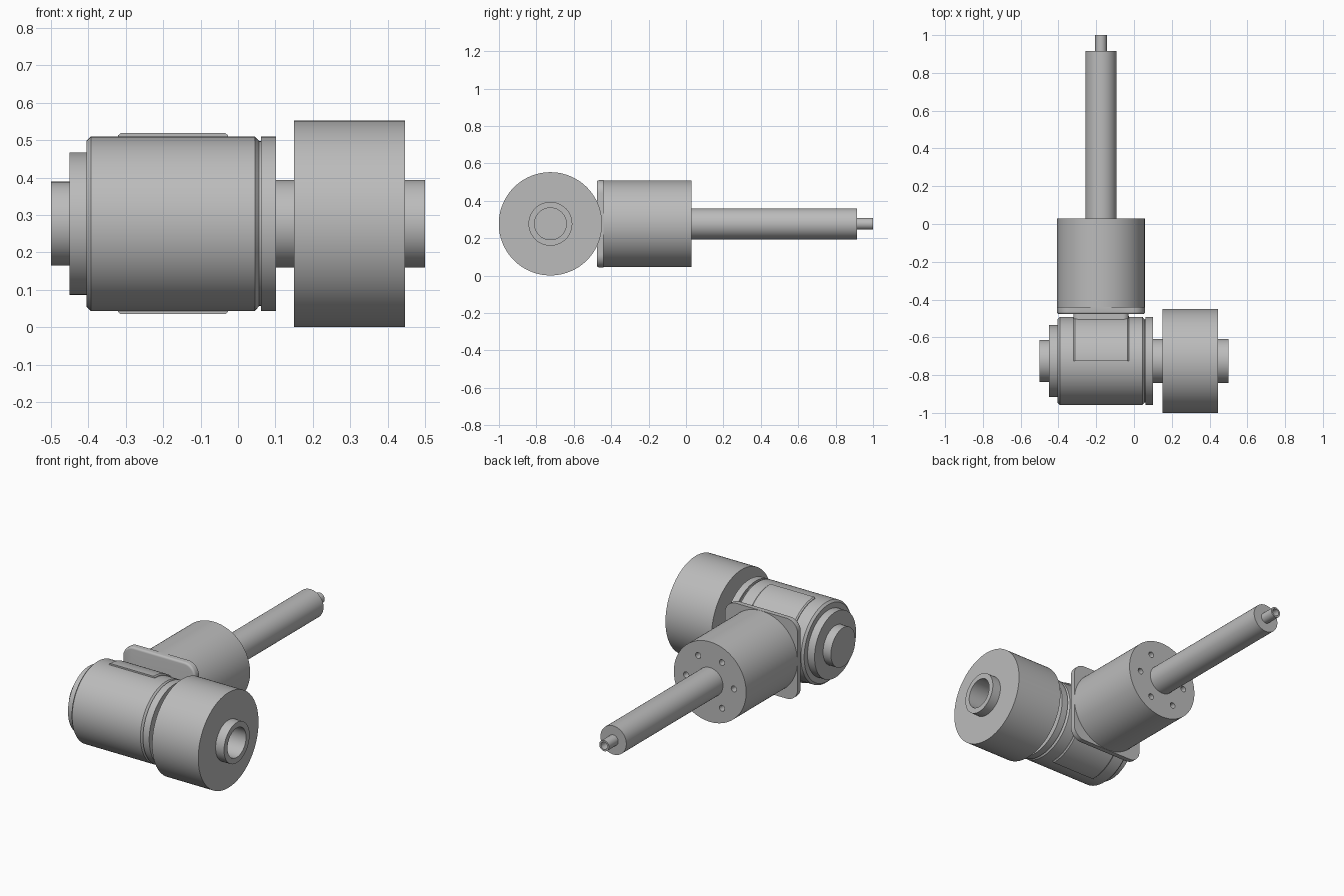
import bpy, bmesh, math
from mathutils import Matrix, Vector

if "Cube" in bpy.data.objects:
    bpy.data.objects.remove(bpy.data.objects["Cube"])

metal = bpy.data.materials.new("plain_grey_metal")
metal.use_nodes = True
GREY = (0.5, 0.5, 0.5, 1)
metal.diffuse_color = GREY
metal.node_tree.nodes["Principled BSDF"].inputs["Base Color"].default_value = GREY

AXIS_Z = 0.277
DRUM = Vector((0, -0.725, AXIS_Z))       # cross axis, along x
ARM = Vector((-0.175, 0, AXIS_Z))        # arm axis, along y
R = 0.233


def finish(name, bm):
    bmesh.ops.remove_doubles(bm, verts=bm.verts, dist=1e-5)
    bmesh.ops.recalc_face_normals(bm, faces=bm.faces)
    mesh = bpy.data.meshes.new(name)
    bm.to_mesh(mesh)
    bm.free()
    mesh.materials.append(metal)
    obj = bpy.data.objects.new(name, mesh)
    bpy.context.collection.objects.link(obj)
    return obj


def smooth(obj):
    bpy.ops.object.select_all(action="DESELECT")
    obj.select_set(True)
    bpy.context.view_layer.objects.active = obj
    bpy.ops.object.shade_smooth_by_angle(angle=math.radians(30))


def lathe(name, axis, profile, steps=96, sweep=2 * math.pi, start=0):
    """Spin (distance along axis, radius) points round the x or y axis."""
    bm = bmesh.new()
    verts = [bm.verts.new((r, 0, d)) for d, r in profile]
    edges = [bm.edges.new(pair) for pair in zip(verts, verts[1:])]
    bmesh.ops.rotate(bm, verts=verts, matrix=Matrix.Rotation(start, 3, "Z"))
    bmesh.ops.spin(bm, geom=verts + edges, axis=(0, 0, 1), cent=(0, 0, 0),
                   angle=sweep, steps=steps)
    if sweep < 6:
        bmesh.ops.remove_doubles(bm, verts=bm.verts, dist=1e-5)
        bmesh.ops.holes_fill(bm, edges=[e for e in bm.edges if e.is_boundary])
    turn = Matrix.Rotation(math.pi / 2, 4, "Y") if axis == "x" else Matrix.Rotation(-math.pi / 2, 4, "X")
    centre = DRUM if axis == "x" else ARM
    bm.transform(Matrix.Translation(centre) @ turn)
    obj = finish(name, bm)
    smooth(obj)
    return obj


def solid(a, b, r):
    return [(a, 0), (a, r), (b, r), (b, 0)]


def rounded_plate(name, width, height, y0, y1, corner, edge):
    """Upright plate with rounded corners, centred on the arm axis."""
    bm = bmesh.new()
    bmesh.ops.create_cube(bm, size=1)
    bm.transform(Matrix.Translation((ARM.x, (y0 + y1) / 2, AXIS_Z))
                 @ Matrix.Diagonal((width, y1 - y0, height, 1)))
    along = [e for e in bm.edges if abs(e.verts[0].co.y - e.verts[1].co.y) > 0.001]
    bmesh.ops.bevel(bm, geom=along, offset=corner, segments=10, profile=0.5, affect="EDGES")
    if edge:
        rim = [e for e in bm.edges if all(v.co.y < y0 + 1e-4 for v in e.verts)]
        bmesh.ops.bevel(bm, geom=rim, offset=edge, segments=4, profile=0.5, affect="EDGES")
    obj = finish(name, bm)
    smooth(obj)
    return obj


# Cross drum: chamfered housing, stepped end cap and collar
lathe("drum_housing", "x", [(-0.405, 0), (-0.405, R - 0.012), (-0.393, R),
                            (0.045, R), (0.056, R - 0.012), (0.056, 0)])
lathe("drum_end_cap", "x", solid(-0.45, -0.40, 0.19))
lathe("drum_end_boss", "x", solid(-0.5, -0.445, 0.112))
lathe("collar_groove", "x", solid(0.05, 0.065, R - 0.013))
lathe("drum_collar", "x", solid(0.061, 0.101, R))

# Wheel with a bored hub
lathe("hub_tube", "x", [(0.09, 0), (0.09, 0.117), (0.5, 0.117), (0.5, 0.085), (0.15, 0.085), (0.15, 0)])
lathe("wheel", "x", [(0.15, 0.115), (0.15, 0.276), (0.446, 0.276), (0.446, 0.115), (0.15, 0.115)])

# Half-ring saddle on the rear of the drum, joined to the flange
lathe("saddle", "x", [(-0.32, R - 0.01), (-0.32, R + 0.003), (-0.313, R + 0.009),
                      (-0.034, R + 0.009), (-0.027, R + 0.003), (-0.027, R - 0.01),
                      (-0.32, R - 0.01)], steps=48, sweep=math.pi, start=0)
rounded_plate("saddle_pad", 0.293, 0.2, -0.51, -0.465, 0.03, 0)
rounded_plate("flange", 2 * R, 2 * R, -0.477, -0.44, 0.07, 0.012)

# Arm housing with a ring of bolt holes
housing = lathe("arm_housing", "y", solid(-0.45, 0.03, R - 0.001))
bm = bmesh.new()
for i in range(6):
    a = i * math.pi / 3
    place = Matrix.Translation(ARM + Vector((0.153 * math.cos(a), 0.03, 0.153 * math.sin(a))))
    bmesh.ops.create_cone(bm, cap_ends=True, segments=24, radius1=0.017, radius2=0.017,
                          depth=0.1, matrix=place @ Matrix.Rotation(math.pi / 2, 4, "X"))
cutter = finish("bolt_hole_cutter", bm)
cutter.hide_render = True
cutter.hide_set(True)
cut = housing.modifiers.new("bolt_holes", "BOOLEAN")
cut.object = cutter
cut.operation = "DIFFERENCE"
cut.solver = "EXACT"
bpy.context.view_layer.objects.active = housing
bpy.ops.object.modifier_apply(modifier=cut.name)
bpy.data.objects.remove(cutter)
smooth(housing)

# Rod and hollow tip
lathe("arm_rod", "y", solid(0.02, 0.915, 0.083), steps=64)
lathe("rod_tip", "y", [(0.9, 0), (0.9, 0.031), (1.0, 0.031), (1.0, 0.021), (0.93, 0.021), (0.93, 0)], steps=48)
